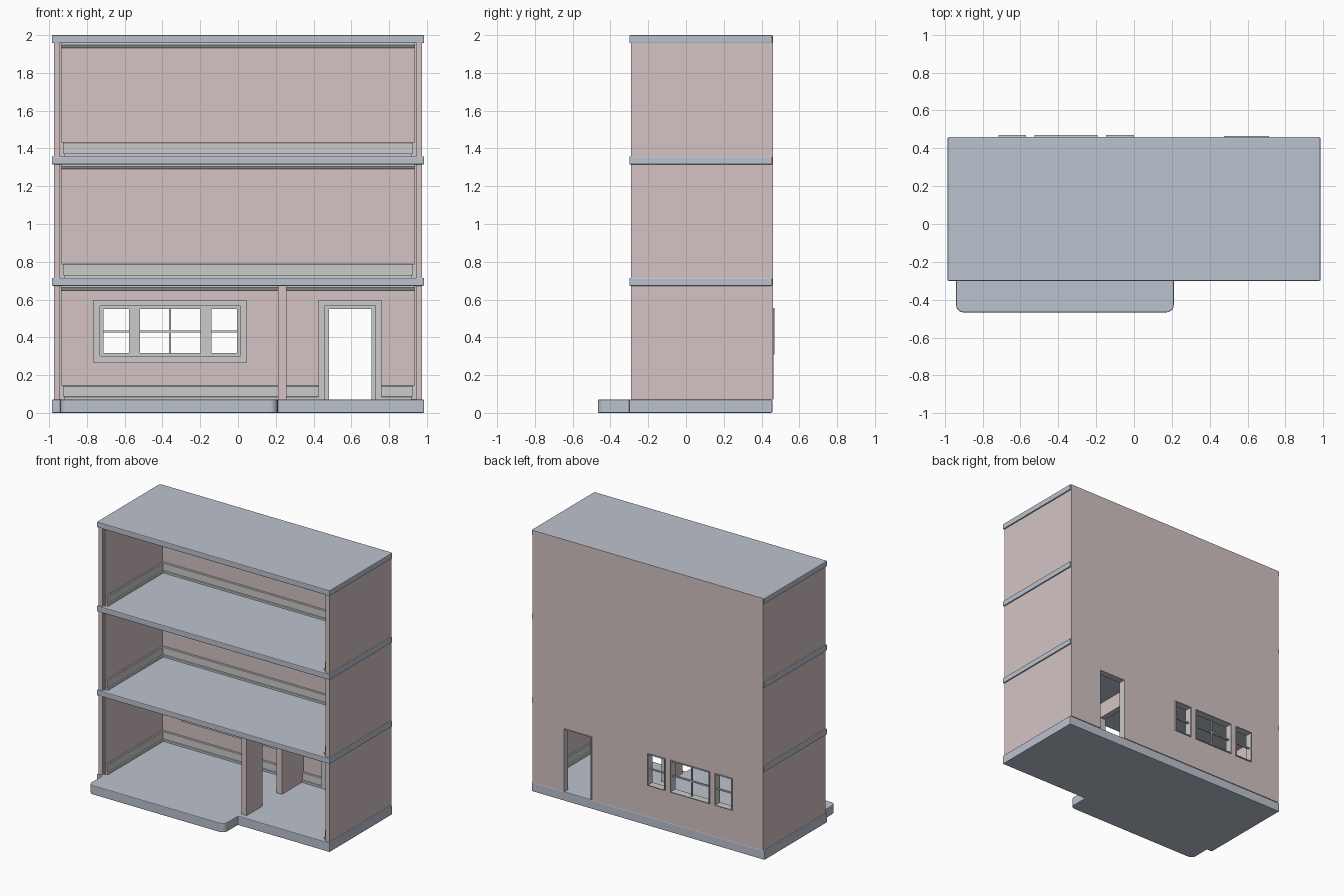
import bpy, bmesh, math
from mathutils import Vector

if "Cube" in bpy.data.objects:
    bpy.data.objects.remove(bpy.data.objects["Cube"])


def material(name, rgb):
    m = bpy.data.materials.new(name)
    m.diffuse_color = (*rgb, 1)
    m.use_nodes = True
    m.node_tree.nodes["Principled BSDF"].inputs["Base Color"].default_value = m.diffuse_color
    return m


WALL = material("wall_pink", (0.66, 0.55, 0.55))
SLAB = material("slab_blue_grey", (0.50, 0.54, 0.62))
TRIM = material("trim_grey", (0.62, 0.64, 0.62))


def finish(name, bm, mat):
    bmesh.ops.recalc_face_normals(bm, faces=bm.faces)
    me = bpy.data.meshes.new(name)
    bm.to_mesh(me)
    bm.free()
    me.materials.append(mat)
    ob = bpy.data.objects.new(name, me)
    bpy.context.collection.objects.link(ob)
    return ob


def prism(name, pts, direction, mat):
    """Extrude a closed 3D outline along a vector."""
    bm = bmesh.new()
    face = bm.faces.new([bm.verts.new(p) for p in pts])
    ext = bmesh.ops.extrude_face_region(bm, geom=[face])["geom"]
    moved = [g for g in ext if isinstance(g, bmesh.types.BMVert)]
    bmesh.ops.translate(bm, verts=moved, vec=direction)
    return finish(name, bm, mat)


def pierced(name, rect, holes, d0, d1, mat, axis="y"):
    """Flat panel with rectangular openings; rect and holes are (u0, u1, z0, z1)."""
    us = sorted({u for r in [rect] + holes for u in r[:2]})
    vs = sorted({v for r in [rect] + holes for v in r[2:]})
    bm = bmesh.new()
    grid = {}

    def vert(u, v):
        if (u, v) not in grid:
            grid[u, v] = bm.verts.new((u, d0, v) if axis == "y" else (d0, u, v))
        return grid[u, v]

    for a, b in zip(us, us[1:]):
        for c, d in zip(vs, vs[1:]):
            cu, cv = (a + b) / 2, (c + d) / 2
            if not any(h[0] < cu < h[1] and h[2] < cv < h[3] for h in holes):
                bm.faces.new([vert(a, c), vert(b, c), vert(b, d), vert(a, d)])
    ext = bmesh.ops.extrude_face_region(bm, geom=bm.faces[:])["geom"]
    step = Vector((0, d1 - d0, 0)) if axis == "y" else Vector((d1 - d0, 0, 0))
    bmesh.ops.translate(bm, verts=[g for g in ext if isinstance(g, bmesh.types.BMVert)], vec=step)
    return finish(name, bm, mat)


def soften(ob, width=0.005):
    b = ob.modifiers.new("edge", "BEVEL")
    b.width, b.segments, b.limit_method = width, 2, "ANGLE"
    b.angle_limit = math.radians(50)


def arc(cx, cy, r, a0, n=5):
    return [(cx + r * math.cos(math.radians(a0 + 90 * i / n)),
             cy + r * math.sin(math.radians(a0 + 90 * i / n))) for i in range(n + 1)]


# Base slab with rounded porch step
X, Y0, Y1 = 0.985, -0.30, 0.457
outline = [(-X, Y1), (-X, Y0), (-0.94, Y0)]
outline += arc(-0.90, -0.427, 0.04, 180) + arc(0.17, -0.427, 0.04, 270)
outline += [(0.21, Y0), (X, Y0), (X, Y1)]
soften(prism("base_slab", [(x, y, 0) for x, y in outline], (0, 0, 0.07), SLAB))

# Upper floor slabs and roof
rect = [(-X, Y0), (X, Y0), (X, Y1), (-X, Y1)]
for name, z0, z1 in (("first_floor_slab", 0.673, 0.715),
                     ("second_floor_slab", 1.315, 1.358), ("roof_slab", 1.957, 2.0)):
    soften(prism(name, [(x, y, z0) for x, y in rect], (0, 0, z1 - z0), SLAB))

# Back wall with window and door openings
windows = [(-0.717, -0.57), (-0.525, -0.193), (-0.147, 0.0)]
win_holes = [(a, b, 0.31, 0.555) for a, b in windows]
door = (0.475, 0.713, 0.07, 0.555)
pierced("back_wall", (-0.975, 0.975, 0.07, 1.999), win_holes + [door], 0.425, 0.46, WALL)

# Side walls, skirtings and cornices on every storey
storeys = [("ground", 0.07, 0.673), ("first", 0.715, 1.315), ("second", 1.358, 1.957)]
skirting = [(0, 0), (0.02, 0), (0.02, 0.014), (0.012, 0.016), (0.012, 0.07), (0.007, 0.074), (0, 0.074)]
cornice = [(0, 0), (0.02, 0), (0.02, -0.01), (0.01, -0.024), (0, -0.024)]
for level, z0, z1 in storeys:
    for side, s in (("left", -1), ("right", 1)):
        pierced(f"{level}_{side}_wall", (-0.29, 0.456, z0, z1), [], s * 0.945, s * 0.975, WALL, "x")
        pierced(f"{level}_{side}_wall_lining", (-0.272, 0.425, z0, z1), [], s * 0.935, s * 0.945, WALL, "x")
        prism(f"{level}_{side}_skirting", [(s * (0.935 - d), -0.265, z0 + h) for d, h in skirting],
              (0, 0.69, 0), TRIM)
    # Ground storey skirting stops at the door casing
    spans = [(-0.935, 0.425), (0.76, 0.935)] if level == "ground" else [(-0.935, 0.935)]
    for i, (a, b) in enumerate(spans):
        prism(f"{level}_back_skirting_{i + 1}", [(a, 0.425 - d, z0 + h) for d, h in skirting],
              (b - a, 0, 0), TRIM)
    prism(f"{level}_back_cornice", [(-0.935, 0.425 - d, z1 + h) for d, h in cornice],
          (1.87, 0, 0), TRIM)

# Ground floor partition with doorway
pierced("partition_wall", (-0.26, 0.425, 0.07, 0.673), [(-0.07, 0.165, 0.07, 0.555)],
        0.212, 0.256, WALL, "x")

# Window casing inside the room: flat panel plus raised border
pierced("window_casing", (-0.765, 0.045, 0.265, 0.598), win_holes, 0.413, 0.425, TRIM)
pierced("window_casing_border", (-0.765, 0.045, 0.265, 0.598),
        [(-0.73, 0.012, 0.30, 0.565)], 0.403, 0.413, TRIM)

# Window linings and glazing bars
for i, (a, b) in enumerate(windows):
    t = 0.006
    pierced(f"window_lining_{i + 1}", (a, b, 0.31, 0.555),
            [(a + t, b - t, 0.31 + t, 0.555 - t)], 0.413, 0.469, TRIM)
    pierced(f"window_bar_{i + 1}", (a + t, b - t, 0.426, 0.436), [], 0.436, 0.448, TRIM)
pierced("window_upright_bar", (-0.364, -0.354, 0.316, 0.549), [], 0.436, 0.448, TRIM)

# Door casing and lining
pierced("door_casing", (0.425, 0.76, 0.07, 0.598), [door], 0.413, 0.425, TRIM)
pierced("door_casing_border", (0.425, 0.76, 0.07, 0.598),
        [(0.46, 0.728, 0.07, 0.568)], 0.403, 0.413, TRIM)
pierced("door_lining", (0.475, 0.713, 0.07, 0.555), [(0.481, 0.707, 0.07, 0.549)],
        0.413, 0.464, TRIM)
